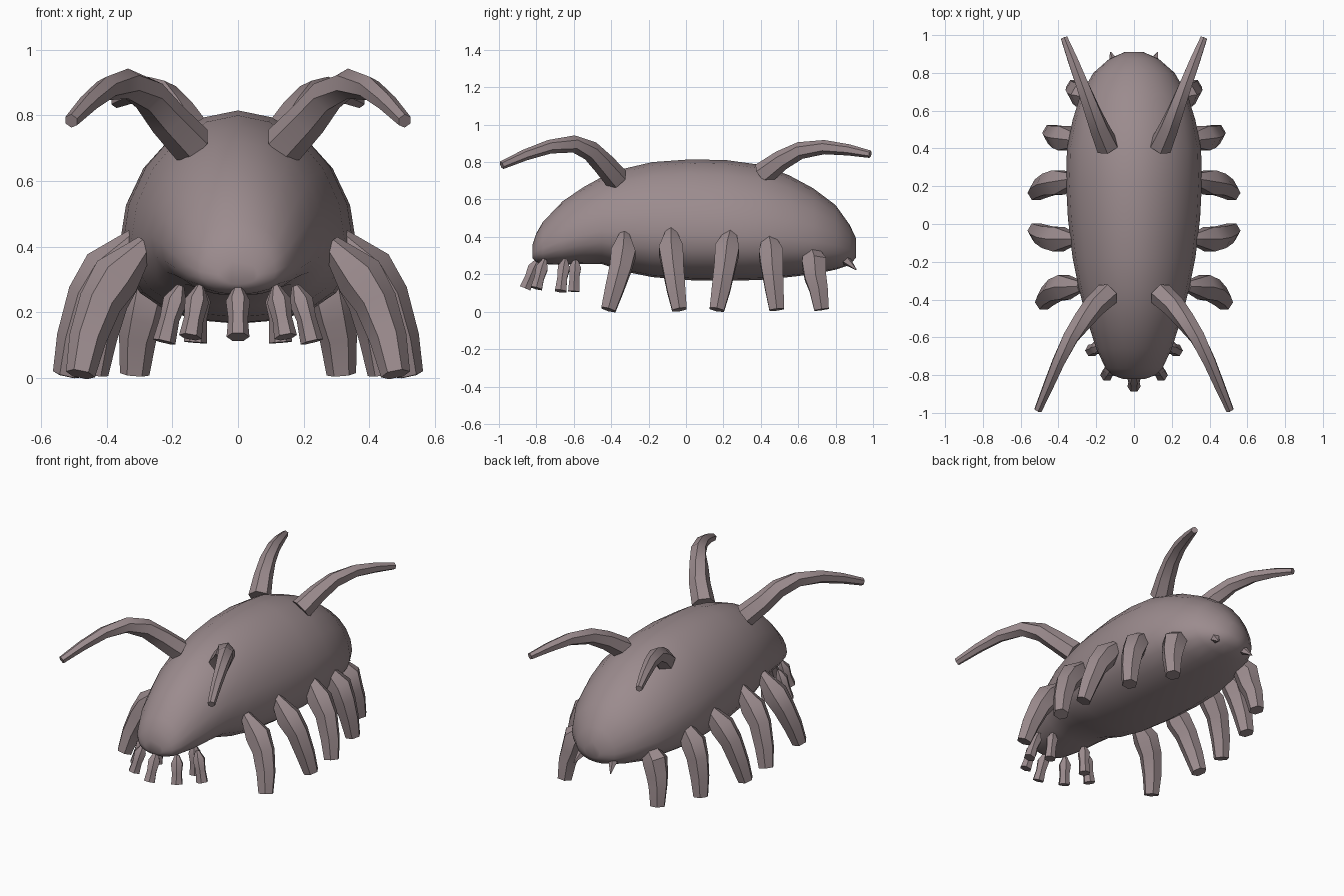
import bpy, bmesh, math
from mathutils import Vector

if "Cube" in bpy.data.objects:
    bpy.data.objects.remove(bpy.data.objects["Cube"])

skin = bpy.data.materials.new("mauve_grey_skin")
skin.diffuse_color = (0.33, 0.26, 0.27, 1)
skin.use_nodes = True
skin.node_tree.nodes["Principled BSDF"].inputs["Base Color"].default_value = skin.diffuse_color


def loft(name, rings, angle=40):
    """Skin a list of rings into a closed, smooth-shaded object."""
    bm = bmesh.new()
    loops = [[bm.verts.new(p) for p in ring] for ring in rings]
    n = len(loops[0])
    for a, b in zip(loops, loops[1:]):
        for i in range(n):
            j = (i + 1) % n
            bm.faces.new((a[i], a[j], b[j], b[i]))
    bm.faces.new(loops[0][::-1])
    bm.faces.new(loops[-1])
    bmesh.ops.recalc_face_normals(bm, faces=bm.faces)
    mesh = bpy.data.meshes.new(name)
    bm.to_mesh(mesh)
    bm.free()
    mesh.materials.append(skin)
    obj = bpy.data.objects.new(name, mesh)
    bpy.context.collection.objects.link(obj)
    bpy.ops.object.select_all(action='DESELECT')
    obj.select_set(True)
    bpy.context.view_layer.objects.active = obj
    bpy.ops.object.shade_smooth_by_angle(angle=math.radians(angle))
    return obj


def tube(name, path, radii, sides=6, ref=(0, 1, 0), squash=1.0):
    """Tapered tube through path; squash scales the width across ref."""
    pts = [Vector(p) for p in path]
    rings = []
    for k, p in enumerate(pts):
        t = (pts[min(k + 1, len(pts) - 1)] - pts[max(k - 1, 0)]).normalized()
        u = Vector(ref)
        u = (u - t * u.dot(t)).normalized()
        v = t.cross(u)
        rings.append([p + radii[k] * (u * math.cos(a) + v * squash * math.sin(a))
                      for a in (2 * math.pi * (i + 0.5) / sides for i in range(sides))])
    return loft(name, rings)


def pair(name, path, radii, **kw):
    for side, s in (("right", 1), ("left", -1)):
        tube(f"{name}_{side}", [(s * x, y, z) for x, y, z in path], radii, **kw)


# Body: y, underside z, top z, half width
stations = [
    (-0.82, 0.285, 0.36, 0.06), (-0.80, 0.265, 0.42, 0.115), (-0.765, 0.255, 0.48, 0.15),
    (-0.66, 0.25, 0.59, 0.20), (-0.55, 0.255, 0.665, 0.235), (-0.45, 0.255, 0.72, 0.265),
    (-0.33, 0.215, 0.765, 0.295), (-0.18, 0.185, 0.80, 0.325), (0.03, 0.168, 0.815, 0.35),
    (0.22, 0.165, 0.81, 0.36), (0.40, 0.17, 0.785, 0.355), (0.55, 0.185, 0.73, 0.325),
    (0.68, 0.20, 0.66, 0.285), (0.80, 0.225, 0.57, 0.215), (0.875, 0.25, 0.465, 0.13),
    (0.91, 0.29, 0.39, 0.05)]
rings = []
for y, zb, zt, w in stations:
    mid = zb + 0.38 * (zt - zb)
    ring = []
    for i in range(20):
        a = 2 * math.pi * i / 20
        c, s = math.cos(a), math.sin(a)
        e = 1.05 if s > 0 else 0.9
        h = (zt - mid) if s > 0 else (mid - zb)
        ring.append((w * math.copysign(abs(c) ** e, c), y,
                     mid + h * math.copysign(abs(s) ** e, s)))
    rings.append(ring)
loft("body", rings, 60)

# Walking legs: root y, knee y, foot y, knee x, foot x, root z
legs = [(-0.33, -0.335, -0.415, 0.37, 0.48, 0.41),
        (-0.08, -0.08, -0.035, 0.40, 0.52, 0.43),
        (0.24, 0.22, 0.165, 0.40, 0.52, 0.43),
        (0.44, 0.455, 0.485, 0.37, 0.44, 0.41),
        (0.66, 0.685, 0.725, 0.27, 0.315, 0.36)]
for n, (ry, ky, fy, kx, fx, rz) in enumerate(legs, 1):
    d, e = fx - kx, fy - ky
    pair(f"leg_{n}",
         [(kx - 0.09, ry, rz), (kx, ky, rz - 0.10), (kx + 0.45 * d, ky + 0.2 * e, rz - 0.18),
          (kx + 0.8 * d, ky + 0.6 * e, 0.12), (fx, fy, 0.011)],
         [0.03, 0.075, 0.066, 0.057, 0.045])

# Long curved papillae on the back
pair("front_horn",
     [(0.14, -0.37, 0.71), (0.215, -0.44, 0.79), (0.27, -0.51, 0.86), (0.335, -0.60, 0.897),
      (0.40, -0.73, 0.882), (0.455, -0.86, 0.838), (0.508, -0.985, 0.783)],
     [0.066, 0.06, 0.054, 0.046, 0.037, 0.03, 0.022], ref=(1, 0, 0))
pair("rear_horn",
     [(0.14, 0.41, 0.735), (0.185, 0.51, 0.81), (0.225, 0.61, 0.862), (0.275, 0.74, 0.88),
      (0.325, 0.87, 0.865), (0.37, 0.985, 0.842)],
     [0.064, 0.054, 0.046, 0.038, 0.03, 0.02], ref=(1, 0, 0))

# Mouth tentacles: root x, root y, tip x, tip y, tip z
feelers = [(0.115, -0.755, 0.145, -0.80, 0.125), (0.175, -0.645, 0.225, -0.67, 0.11),
           (0.115, -0.59, 0.13, -0.60, 0.108)]
radii = [0.012, 0.037, 0.03, 0.035]


def feeler_path(rx, ry, tx, ty, tz):
    return [(rx, ry, 0.28), ((rx * 2 + tx) / 3, (ry * 2 + ty) / 3, 0.235),
            ((rx + tx * 2) / 3, (ry + ty * 2) / 3, 0.18), (tx, ty, tz)]


for n, f in enumerate(feelers, 1):
    pair(f"mouth_tentacle_{n}", feeler_path(*f), radii)
tube("mouth_tentacle_middle", feeler_path(0, -0.79, 0, -0.86, 0.125), radii)

# Small spikes at the tail
pair("tail_spike", [(0.10, 0.845, 0.285), (0.125, 0.91, 0.225)], [0.032, 0.003],
     sides=5, ref=(1, 0, 0))
